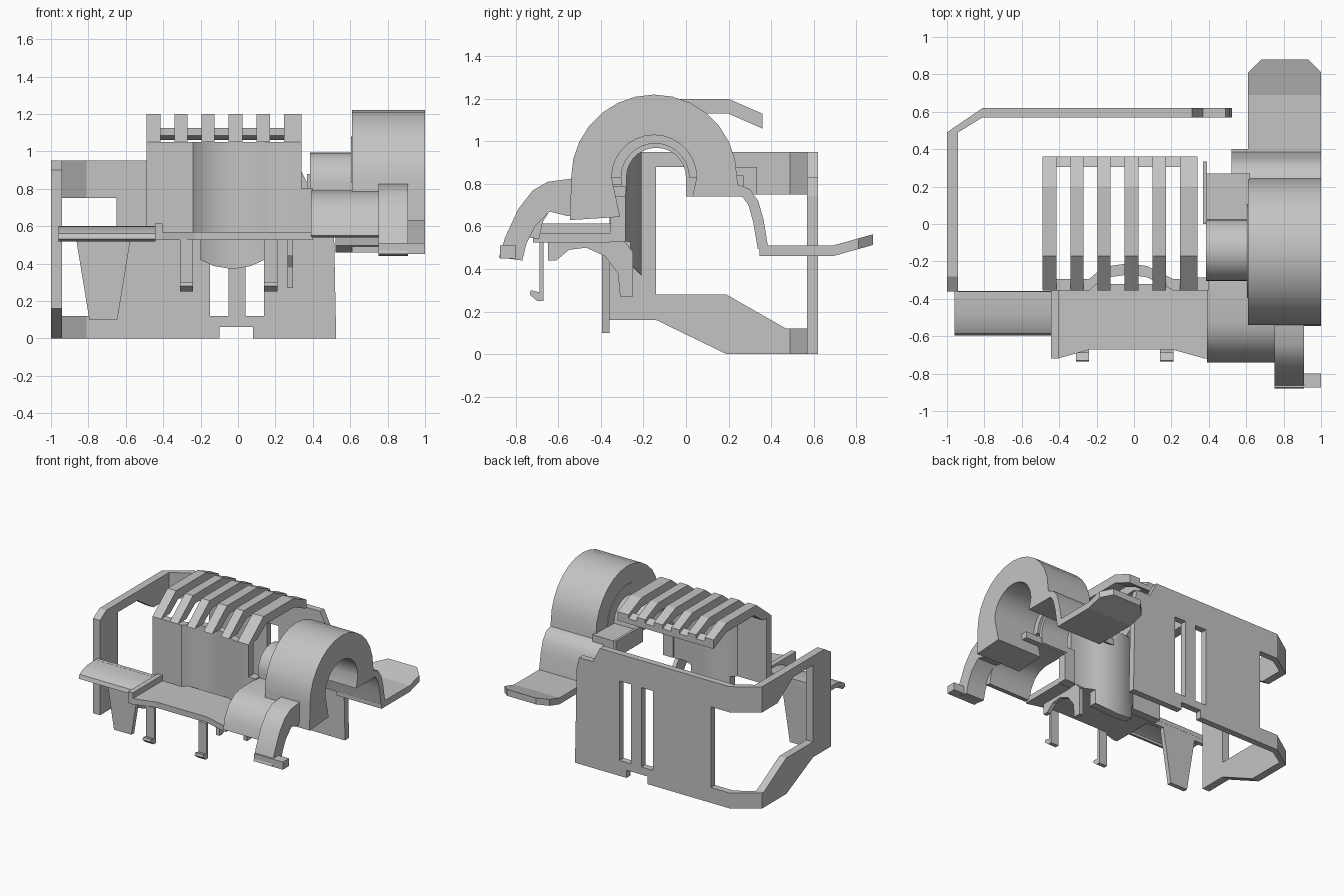
import bpy, bmesh, math
from mathutils import Vector

if "Cube" in bpy.data.objects:
    bpy.data.objects.remove(bpy.data.objects["Cube"], do_unlink=True)

GREY = (0.55, 0.55, 0.55, 1)
mat = bpy.data.materials.new("plain grey")
mat.use_nodes = True
mat.diffuse_color = GREY
mat.node_tree.nodes["Principled BSDF"].inputs["Base Color"].default_value = GREY


def prism(name, pts, axis, a, b, smooth=False):
    """Extrude a 2D outline along an axis from a to b."""
    place = {"x": lambda p, t: (t, p[0], p[1]),
             "y": lambda p, t: (p[0], t, p[1]),
             "z": lambda p, t: (p[0], p[1], t)}[axis]
    bm = bmesh.new()
    face = bm.faces.new([bm.verts.new(place(p, a)) for p in pts])
    ext = bmesh.ops.extrude_face_region(bm, geom=[face])
    shift = Vector(place((0, 0), b - a))
    bmesh.ops.translate(bm, vec=shift,
                        verts=[g for g in ext["geom"] if isinstance(g, bmesh.types.BMVert)])
    bmesh.ops.recalc_face_normals(bm, faces=bm.faces)
    mesh = bpy.data.meshes.new(name)
    bm.to_mesh(mesh)
    bm.free()
    mesh.materials.append(mat)
    ob = bpy.data.objects.new(name, mesh)
    bpy.context.collection.objects.link(ob)
    if smooth:
        bpy.ops.object.select_all(action="DESELECT")
        ob.select_set(True)
        bpy.context.view_layer.objects.active = ob
        bpy.ops.object.shade_smooth_by_angle(angle=math.radians(35))
    return ob


def box(name, x0, x1, y0, y1, z0, z1):
    return prism(name, [(x0, y0), (x1, y0), (x1, y1), (x0, y1)], "z", z0, z1)


def arc(cx, cy, r, a0, a1, n):
    angles = [math.radians(a0 + (a1 - a0) * i / n) for i in range(n + 1)]
    return [(cx + r * math.cos(t), cy + r * math.sin(t)) for t in angles]


def strip(path, thick):
    """Outline of a band lying on the right-hand side of a path."""
    path = [Vector(p) for p in path]
    inner = []
    for i, p in enumerate(path):
        d = (path[min(i + 1, len(path) - 1)] - path[max(i - 1, 0)]).normalized()
        inner.append(p + Vector((d.y, -d.x)) * thick)
    return path + inner[::-1]


# Back plate with open window, stepped corner and two slots
plate = prism("back_plate", [
    (-.81, 0), (-.1, 0), (-.1, .06), (.08, .06), (.08, 0), (.525, 0), (.51, .74),
    (.49, .83), (.37, .83), (.31, .95), (-.81, .95), (-.81, .75), (-.65, .75),
    (-.65, .12), (-.81, .12)], "y", .57, .62)
for x in (-.15, .04):
    cutter = box("slot_cutter", x, x + .1, .5, .7, .12, .74)
    cutter.hide_render = True
    mod = plate.modifiers.new("slot", "BOOLEAN")
    mod.operation, mod.solver, mod.object = "DIFFERENCE", "EXACT", cutter
    bpy.context.view_layer.objects.active = plate
    bpy.ops.object.modifier_apply(modifier=mod.name)
    bpy.data.objects.remove(cutter, do_unlink=True)

# Side frame and its angled corners to the back plate
prism("side_frame", [
    (-.36, .16), (-.14, .16), (.19, 0), (.49, 0), (.49, .12), (.47, .12), (.19, .28),
    (-.14, .28), (-.14, .88), (.1, .88), (.3, .75), (.49, .75), (.49, .95),
    (-.28, .95), (-.36, .9)], "x", -1, -.94)
for name, z0, z1 in (("upper_corner", .75, .95), ("lower_corner", 0, .12)):
    prism(name, [(-1, .49), (-.94, .49), (-.81, .57), (-.81, .62)], "z", z0, z1)

# Front wall, with a hollow middle that reaches lower
middle = [(-.24, -.355), (-.2, -.32), (-.13, -.285), (-.03, -.27),
          (.07, -.285), (.14, -.32), (.21, -.355)]
front = [(-.49, -.355)] + middle + [(.34, -.355)]
back = [(x, y + .06) for x, y in reversed(front)]
prism("front_wall", front + back, "z", .53, 1.05, True)
apron = middle[1:-1]
lower = prism("wall_apron", apron + [(x, y + .06) for x, y in reversed(apron)],
              "z", .37, .53, True)
for v in lower.data.vertices:
    if v.co.z < .4:
        v.co.z += .05 * min(1, (abs(v.co.x + .03) / .17) ** 2)

# Bent roof ribs and rear cross bar
rib = [(-.355, 1.05), (-.17, 1.2), (.2, 1.2), (.36, 1.13), (.36, 1.06),
       (.2, 1.13), (-.14, 1.13), (-.25, 1.05)]
for x0, x1 in ((-.49, -.415), (-.34, -.27), (-.195, -.125),
               (-.05, .025), (.1, .17), (.245, .34)):
    prism("roof_rib", rib, "x", x0, x1)
prism("rib_cross_bar", [(.305, 1.085), (.36, 1.06), (.36, 1.1), (.305, 1.125)],
      "x", -.49, .34)

# Front shelf, its lip and the rounded side bar
prism("front_shelf", [(-.445, -.355), (-.445, -.72), (-.41, -.72), (-.23, -.67),
                      (.2, -.67), (.38, -.72), (.4, -.72), (.4, -.355),
                      (.21, -.355), (.14, -.32), (-.2, -.32), (-.24, -.355)],
      "z", .525, .57)
box("shelf_lip", -.445, -.405, -.72, -.355, .57, .615)
prism("side_bar", strip([(-.595, .53), (-.585, .56), (-.55, .58), (-.48, .597),
                         (-.36, .6)], .035), "x", -.96, -.44, True)
box("side_bar_back", -.96, -.44, -.39, -.36, .53, .6)

# Tapered leg, clip hooks and arched rib under the shelf
prism("tapered_leg", [(-.87, .56), (-.795, .1), (-.645, .1), (-.57, .56)],
      "y", -.395, -.36)
hook = [(-.67, .53), (-.69, .53), (-.69, .29), (-.73, .3), (-.735, .28),
        (-.7, .25), (-.67, .25)]
for x in (-.31, .14):
    prism("clip_hook", hook, "x", x, x + .07)
prism("arched_rib", [(-.65, .53), (-.65, .44), (-.61, .44), (-.55, .49), (-.47, .5),
                     (-.38, .46), (-.32, .38), (-.31, .27), (-.25, .27),
                     (-.25, .48), (-.29, .53)], "x", .265, .295)

# Large arch with a stepped inner collar
prism("large_arch",
      [(-.545, .63)] + arc(-.15, .83, .39, 180, 0, 14) + [(.25, .74), (.03, .74)]
      + arc(-.15, .83, .2, 0, 180, 14) + [(-.31, .645)], "x", .61, 1, True)
prism("arch_collar", arc(-.145, .83, .25, 180, 0, 14) + arc(-.145, .83, .16, 0, 180, 14),
      "x", .605, .64, True)

# Small arch, with its tray and wall tabs
prism("small_arch",
      [(-.305, .75)] + arc(-.14, .83, .165, 180, 0, 14) + [(.025, .74), (0, .74)]
      + arc(-.14, .83, .14, 0, 180, 14) + [(-.28, .75)], "x", .385, .62, True)
box("arch_tray", .385, .62, .02, .27, .74, .84)
box("arch_tab", .37, .39, 0, .335, .75, .88)
box("wall_joint", .31, .4, -.355, -.285, .53, .8)

# Curved front cover and its finger with a foot
prism("front_cover", strip([(-.74, .55), (-.72, .64), (-.67, .72), (-.6, .77),
                            (-.52, .79), (-.285, .79)], .05), "x", .39, .76, True)
prism("front_finger", [(-.88, .455), (-.85, .55), (-.79, .68), (-.72, .77), (-.65, .81),
                       (-.5, .83), (-.45, .83), (-.45, .65), (-.56, .65), (-.64, .67),
                       (-.71, .6), (-.75, .52), (-.77, .44)], "x", .75, .91, True)
box("finger_foot", .75, 1, -.875, -.8, .45, .51)

# Curved rear skirt and flat flap with clipped corners
prism("rear_skirt", strip([(.2, .8), (.25, .795), (.3, .775), (.34, .72), (.365, .63),
                           (.385, .51), (.4, .51)], .05), "x", .52, 1, True)
flap = prism("rear_flap", [(.61, .345), (1, .345), (1, .69), (1, .81), (.93, .88),
                           (.68, .88), (.61, .81), (.61, .69)], "z", .46, .51)
bm = bmesh.new()
bm.from_mesh(flap.data)
bmesh.ops.bisect_plane(bm, geom=bm.verts[:] + bm.edges[:] + bm.faces[:],
                       plane_co=(0, .69, 0), plane_no=(0, 1, 0))
for v in bm.verts:
    v.co.z += max(0, v.co.y - .69) * .28
bm.to_mesh(flap.data)
bm.free()
